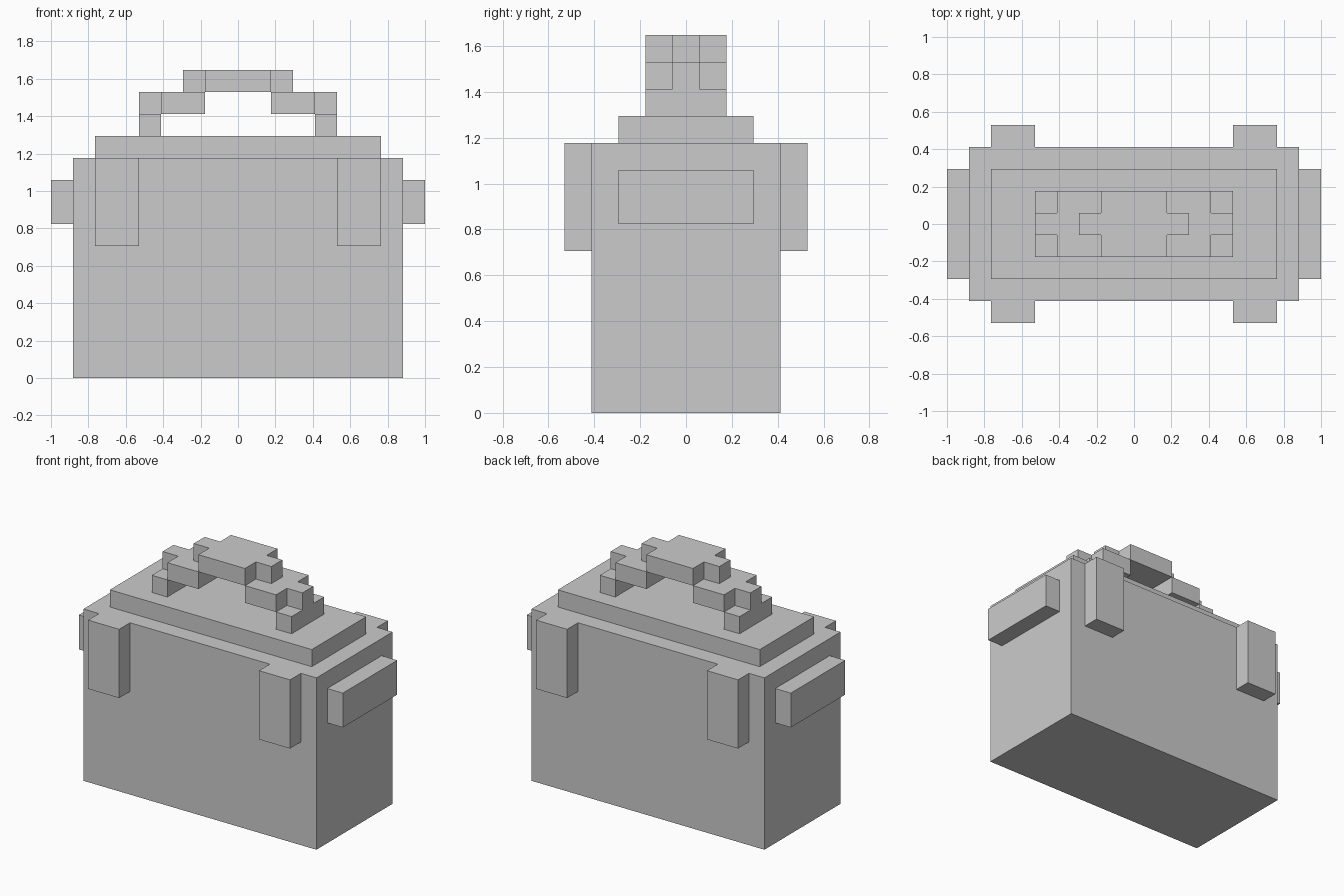
import bpy
import bmesh

if "Cube" in bpy.data.objects:
    bpy.data.objects.remove(bpy.data.objects["Cube"])

U = 2 / 17  # one block of the model's grid


def prism(name, plan, z0, z1, sx=1, sy=1):
    """Extrude a plan outline (in blocks) from z0 to z1, optionally mirrored."""
    bm = bmesh.new()
    face = bm.faces.new([bm.verts.new((x * sx * U, y * sy * U, z0 * U)) for x, y in plan])
    top = bmesh.ops.extrude_face_region(bm, geom=[face])["geom"]
    for v in top:
        if isinstance(v, bmesh.types.BMVert):
            v.co.z = z1 * U
    bmesh.ops.recalc_face_normals(bm, faces=bm.faces)
    mesh = bpy.data.meshes.new(name)
    bm.to_mesh(mesh)
    bm.free()
    obj = bpy.data.objects.new(name, mesh)
    bpy.context.collection.objects.link(obj)
    return obj


def rect(x0, x1, y0, y1):
    return [(x0, y0), (x1, y0), (x1, y1), (x0, y1)]


# Main case and raised lid
prism("case_body", rect(-7.5, 7.5, -3.5, 3.5), 0, 10)
prism("lid", rect(-6.5, 6.5, -2.5, 2.5), 10, 11)

# Top of the carrying handle: wide grip with a narrow tab at each end
grip = [(-1.5, -1.5), (1.5, -1.5), (1.5, -0.5), (2.5, -0.5), (2.5, 0.5), (1.5, 0.5),
        (1.5, 1.5), (-1.5, 1.5), (-1.5, 0.5), (-2.5, 0.5), (-2.5, -0.5), (-1.5, -0.5)]
prism("handle_grip", grip, 13, 14)

# Step between grip and foot, with a narrow tab on the outside
step = [(1.5, -1.5), (3.5, -1.5), (3.5, -0.5), (4.5, -0.5),
        (4.5, 0.5), (3.5, 0.5), (3.5, 1.5), (1.5, 1.5)]

for side, sx in (("left", -1), ("right", 1)):
    prism(f"handle_step_{side}", step, 12, 13, sx)
    prism(f"handle_foot_{side}", rect(3.5, 4.5, -1.5, 1.5), 11, 12, sx)
    # Side grips on the ends of the case
    prism(f"side_grip_{side}", rect(7.5, 8.5, -2.5, 2.5), 7, 9, sx)
    # Latches, front and back
    for end, sy in (("front", -1), ("back", 1)):
        prism(f"latch_{end}_{side}", rect(4.5, 6.5, 3.5, 4.5), 6, 10, sx, sy)
